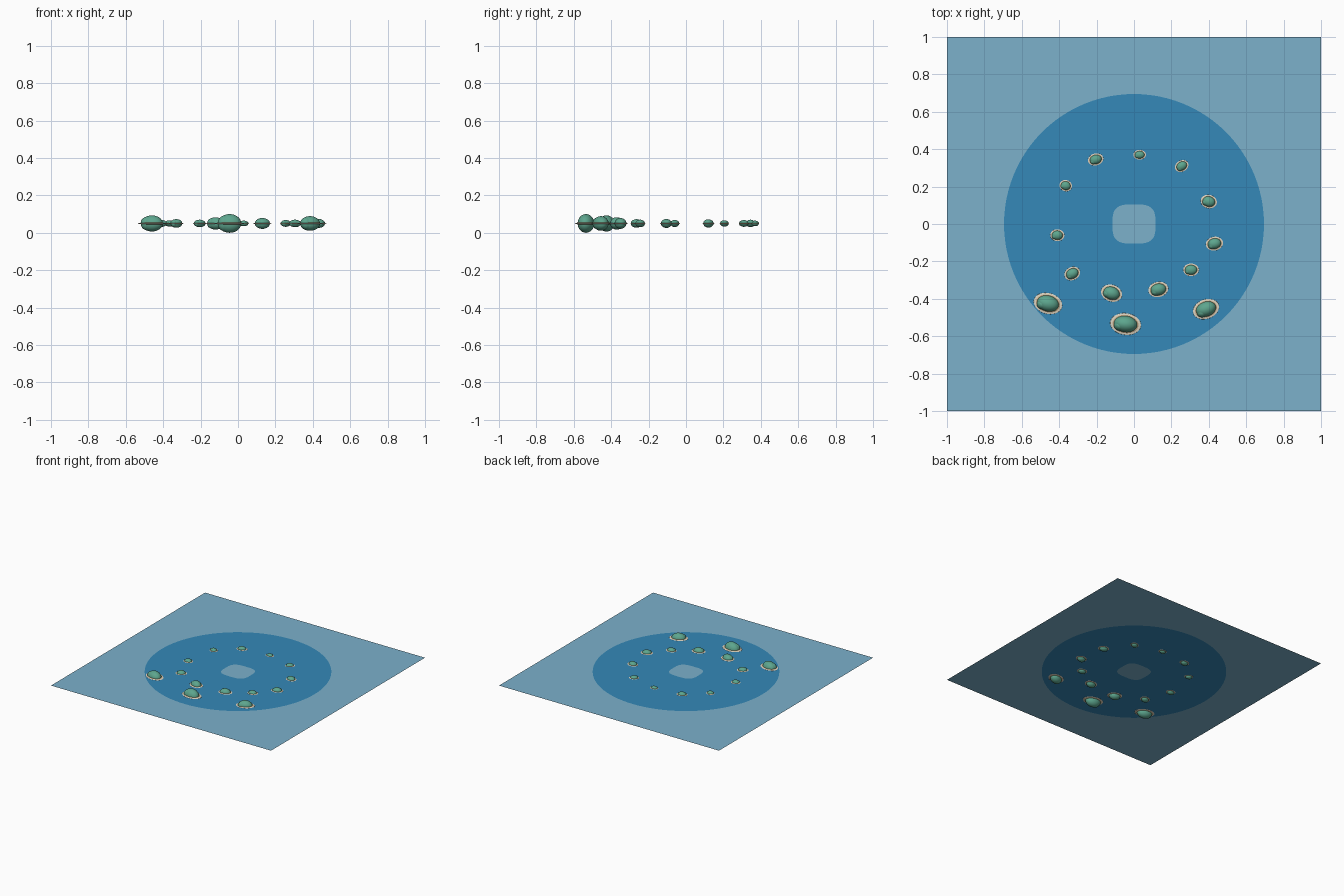
import bpy, bmesh
from math import cos, sin, pi, radians, copysign

cube = bpy.data.objects.get("Cube")
if cube:
    bpy.data.objects.remove(cube, do_unlink=True)


def material(name, rgb):
    mat = bpy.data.materials.new(name)
    mat.use_nodes = True
    color = (*rgb, 1.0)
    mat.diffuse_color = color
    bsdf = next(n for n in mat.node_tree.nodes if n.type == "BSDF_PRINCIPLED")
    bsdf.inputs["Base Color"].default_value = color
    return mat


shallow = material("shallow_water_blue", (0.2, 0.44, 0.6))
deep = material("deep_water_blue", (0.035, 0.25, 0.48))
foam = material("pale_shore", (0.72, 0.66, 0.54))
sand = material("sand_tan", (0.6, 0.44, 0.26))
green = material("island_green", (0.11, 0.38, 0.27))

WATER = 0.05
STEPS = 96


def add_object(name, bm, mats, smooth=False):
    mesh = bpy.data.meshes.new(name)
    bm.to_mesh(mesh)
    bm.free()
    for mat in mats:
        mesh.materials.append(mat)
    for poly in mesh.polygons:
        poly.use_smooth = smooth
    obj = bpy.data.objects.new(name, mesh)
    bpy.context.collection.objects.link(obj)
    return obj


# Water sheet: shallow centre, deep ring, shallow border out to a square
def rounded_loop(bm, half_x, half_y, power):
    loop = []
    for i in range(STEPS):
        a = 2 * pi * i / STEPS
        c, s = cos(a), sin(a)
        loop.append(bm.verts.new((half_x * copysign(abs(c) ** power, c),
                                  half_y * copysign(abs(s) ** power, s), WATER)))
    return loop


def square_loop(bm):
    loop = []
    for i in range(STEPS):
        a = 2 * pi * i / STEPS
        k = 1 / max(abs(cos(a)), abs(sin(a)))
        loop.append(bm.verts.new((k * cos(a), k * sin(a), WATER)))
    return loop


def bridge(bm, inner, outer, index):
    for i in range(STEPS):
        j = (i + 1) % STEPS
        face = bm.faces.new((inner[i], outer[i], outer[j], inner[j]))
        face.material_index = index


bm = bmesh.new()
centre = rounded_loop(bm, 0.115, 0.105, 0.6)
ring = rounded_loop(bm, 0.695, 0.695, 1)
border = square_loop(bm)
bm.faces.new(centre)
bridge(bm, centre, ring, 1)
bridge(bm, ring, border, 0)
add_object("water", bm, (shallow, deep))


# Islands: flattened shore and sand ellipsoids around a green body
def ellipsoid(name, mat, loc, size, turn):
    bm = bmesh.new()
    bmesh.ops.create_uvsphere(bm, u_segments=32, v_segments=16, radius=1)
    obj = add_object(name, bm, (mat,), True)
    obj.location = loc
    obj.scale = size
    obj.rotation_euler.z = turn


def island(tag, x, y, rx, ry, height, degrees):
    turn = radians(degrees)
    loc = (x, y, WATER)
    ellipsoid("shore_" + tag, foam, loc, (rx, ry, height * 0.1), turn)
    ellipsoid("beach_" + tag, sand, loc, (rx * 0.88, ry * 0.88, height * 0.2), turn)
    ellipsoid("hill_" + tag, green, loc, (rx * 0.76, ry * 0.76, height), turn)
    dx, dy = -0.33 * rx, -0.2 * ry
    side = (x + dx * cos(turn) - dy * sin(turn), y + dx * sin(turn) + dy * cos(turn), WATER)
    ellipsoid("side_hill_" + tag, green, side, (rx * 0.42, ry * 0.5, height * 0.82), turn)


# Centre, half width, half depth, half height, turn
islands = {
    "front_right": (-0.46, -0.425, 0.078, 0.056, 0.043, -15),
    "front_middle": (-0.045, -0.535, 0.083, 0.058, 0.05, -8),
    "front_left": (0.385, -0.455, 0.072, 0.052, 0.039, 20),
    "inner_right": (-0.12, -0.37, 0.058, 0.045, 0.033, -20),
    "inner_left": (0.13, -0.35, 0.054, 0.041, 0.029, 12),
    "ring_a": (0.305, -0.245, 0.042, 0.034, 0.02, 0),
    "ring_b": (0.43, -0.105, 0.047, 0.037, 0.024, 12),
    "ring_c": (0.4, 0.12, 0.044, 0.036, 0.022, -15),
    "ring_d": (0.255, 0.31, 0.038, 0.03, 0.018, 30),
    "ring_e": (0.03, 0.37, 0.034, 0.026, 0.015, 0),
    "ring_f": (-0.205, 0.345, 0.042, 0.032, 0.02, 15),
    "ring_g": (-0.365, 0.205, 0.034, 0.03, 0.017, -20),
    "ring_h": (-0.41, -0.06, 0.038, 0.032, 0.019, -5),
    "ring_i": (-0.33, -0.265, 0.044, 0.035, 0.023, 25),
}
for tag, values in islands.items():
    island(tag, *values)
